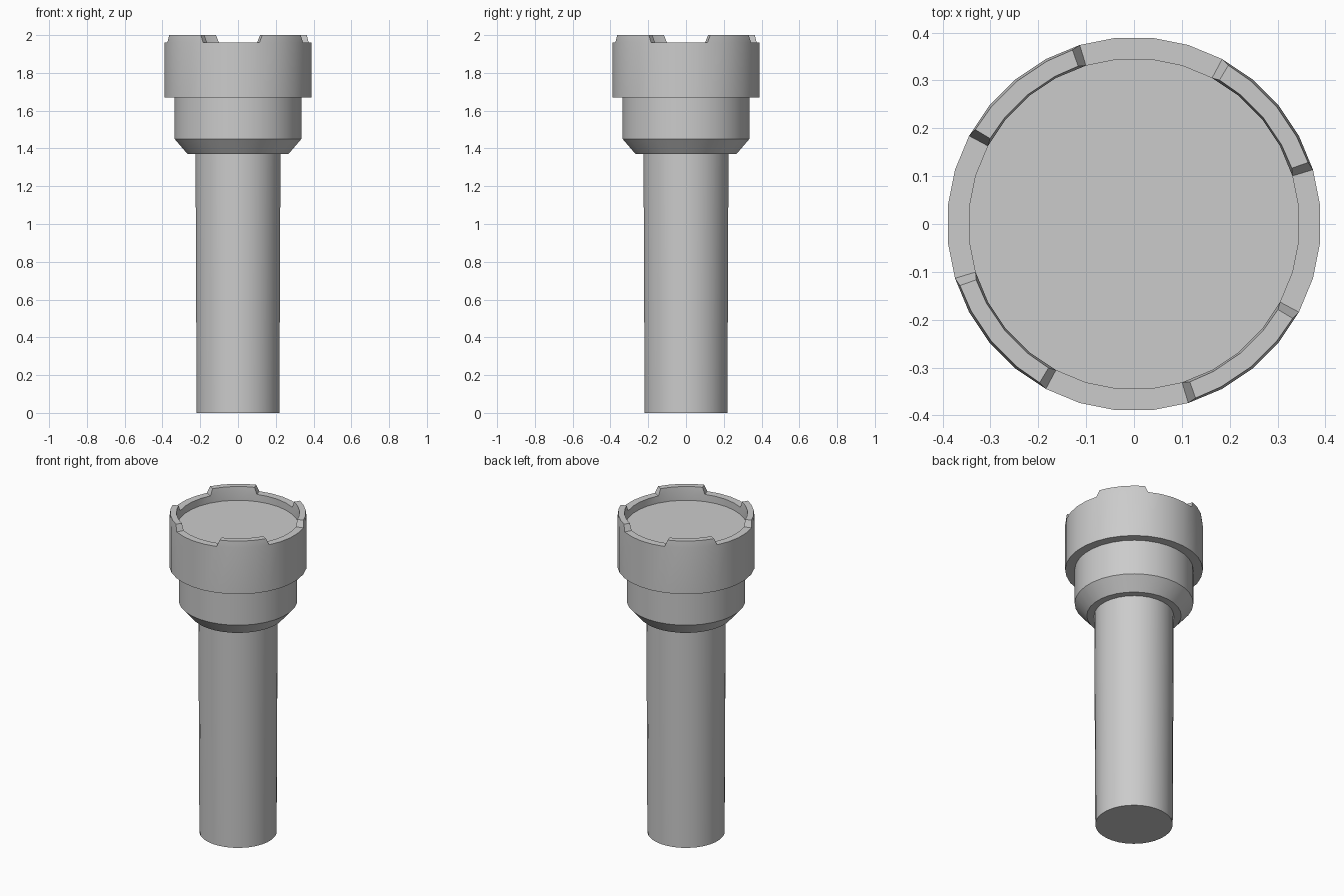
import bpy, bmesh
from math import cos, sin, atan2, degrees, radians, hypot, pi

if "Cube" in bpy.data.objects:
    bpy.data.objects.remove(bpy.data.objects["Cube"])

SIDES = 32


def lathe(bm, profile):
    """Revolve (radius, z) points; radius 0 closes with a flat cap."""
    rings = []
    for r, z in profile:
        if r > 0:
            rings.append([bm.verts.new((r * cos(2 * pi * (i + 0.5) / SIDES),
                                        r * sin(2 * pi * (i + 0.5) / SIDES), z))
                          for i in range(SIDES)])
    for a, b in zip(rings, rings[1:]):
        for i in range(SIDES):
            j = (i + 1) % SIDES
            bm.faces.new((a[i], a[j], b[j], b[i]))
    if profile[0][0] == 0:
        bm.faces.new(rings[0][::-1])
    if profile[-1][0] == 0:
        bm.faces.new(rings[-1])


def finish(bm, name):
    mesh = bpy.data.meshes.new(name)
    bm.normal_update()
    bm.to_mesh(mesh)
    bm.free()
    obj = bpy.data.objects.new(name, mesh)
    bpy.context.collection.objects.link(obj)
    bpy.ops.object.select_all(action='DESELECT')
    obj.select_set(True)
    bpy.context.view_layer.objects.active = obj
    bpy.ops.object.shade_smooth_by_angle(angle=radians(30))


def turned_part(name, profile):
    bm = bmesh.new()
    lathe(bm, profile)
    finish(bm, name)


# Handle, tapering slightly to the flat tail
turned_part("handle_tube", [(0, 0), (0.22, 0), (0.226, 1.37)])

# Stepped neck with a chamfer above the handle
turned_part("neck_collar", [(0.226, 1.37), (0.268, 1.37), (0.337, 1.45), (0.337, 1.67)])

# Flat lens sunk inside the head
turned_part("lens", [(0.346, 1.915), (0, 1.915)])

# Head ring with a hollow rim
bm = bmesh.new()
lathe(bm, [(0.337, 1.67), (0.391, 1.67), (0.391, 1.96), (0.346, 1.96), (0.346, 1.915)])

# Four raised tabs around the rim, each four segments wide
bm.normal_update()
tab_faces = []
for f in bm.faces:
    c = f.calc_center_median()
    if abs(c.z - 1.96) < 1e-4 and 17 < degrees(atan2(c.y, c.x)) % 90 < 61:
        tab_faces.append(f)
result = bmesh.ops.extrude_face_region(bm, geom=tab_faces)
bmesh.ops.delete(bm, geom=[f for f in tab_faces if f.is_valid], context='FACES_ONLY')
for v in [g for g in result["geom"] if isinstance(g, bmesh.types.BMVert)]:
    angle = degrees(atan2(v.co.y, v.co.x))
    offset = angle % 90 - 39.375
    if abs(offset) > 20:
        angle -= 2.6 if offset > 0 else -2.6
    r = 0.386 if hypot(v.co.x, v.co.y) > 0.37 else 0.350
    v.co = (r * cos(radians(angle)), r * sin(radians(angle)), 2.0)
finish(bm, "head_bezel")
